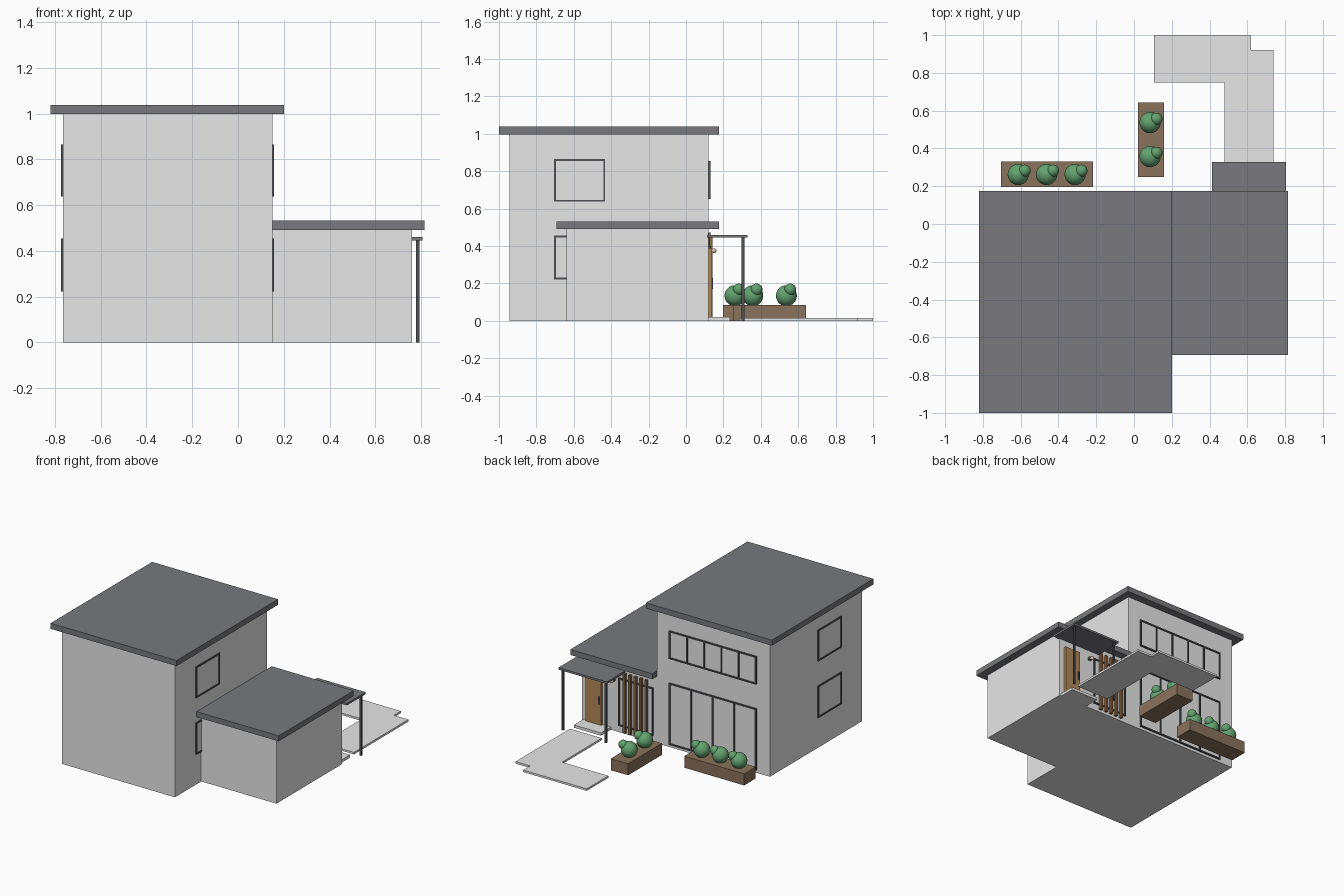
import bpy, bmesh
from mathutils import Vector

if "Cube" in bpy.data.objects:
    bpy.data.objects.remove(bpy.data.objects["Cube"])


def srgb(r, g, b):
    f = lambda c: c / 12.92 if c <= 0.04045 else ((c + 0.055) / 1.055) ** 2.4
    return tuple(f(c / 255) for c in (r, g, b)) + (1.0,)


def material(name, *rgb):
    m = bpy.data.materials.new(name)
    m.diffuse_color = srgb(*rgb)
    m.use_nodes = True
    m.node_tree.nodes["Principled BSDF"].inputs["Base Color"].default_value = m.diffuse_color
    return m


WALL = material("pale_grey", 231, 231, 231)
ROOF = material("slate_grey", 120, 121, 126)
FRAME = material("dark_metal", 78, 80, 85)
DOOR = material("door_wood", 178, 136, 88)
SLAT = material("slat_wood", 140, 103, 66)
PLANTER = material("planter_wood", 138, 114, 92)
LEAF = material("leaf_green", 100, 163, 113)
LAMP = material("lamp_cream", 225, 205, 175)


def finish(name, bm, mat):
    me = bpy.data.meshes.new(name)
    bm.to_mesh(me)
    bm.free()
    me.materials.append(mat)
    ob = bpy.data.objects.new(name, me)
    bpy.context.collection.objects.link(ob)
    return ob


def add_box(bm, x, y, z):
    verts = bmesh.ops.create_cube(bm, size=1)["verts"]
    for v in verts:
        v.co = Vector([(a + b) / 2 + c * (b - a) for (a, b), c in zip((x, y, z), v.co)])


def box(name, mat, x, y, z):
    bm = bmesh.new()
    add_box(bm, x, y, z)
    return finish(name, bm, mat)


def window(name, axis, face, out, span, z, panes=1, bar=0.01, depth=0.01):
    """Frame bars and a thin pane on a wall whose normal is `out` along `axis`."""
    def place(bm, s, zz, d):
        n = sorted((face, face + out * d))
        add_box(bm, *((n, s) if axis == "x" else (s, n)), zz)
    (a, b), (lo, hi) = span, z
    bm = bmesh.new()
    for zz in ((lo, lo + bar), (hi - bar, hi)):
        place(bm, (a, b), zz, depth)
    for i in range(panes + 1):
        c = a + bar / 2 + (b - a - bar) * i / panes
        place(bm, (c - bar / 2, c + bar / 2), (lo + bar, hi - bar), depth)
    finish(name + "_frame", bm, FRAME)
    bm = bmesh.new()
    place(bm, (a + bar, b - bar), (lo + bar, hi - bar), 0.003)
    finish(name + "_pane", bm, WALL)


# House volumes and flat roofs
box("main_block", WALL, (-0.765, 0.15), (-0.945, 0.12), (0, 1.0))
box("main_roof", ROOF, (-0.82, 0.202), (-1.0, 0.176), (0.997, 1.038))
box("side_wing", WALL, (0.15, 0.76), (-0.64, 0.12), (0, 0.495))
box("wing_roof", ROOF, (0.15, 0.815), (-0.693, 0.176), (0.492, 0.532))

# Windows
for side, face, out in (("left", -0.765, -1), ("right", 0.15, 1)):
    for floor, z in (("lower", (0.222, 0.455)), ("upper", (0.637, 0.865))):
        window(f"{side}_{floor}_window", "x", face, out, (-0.705, -0.432), z, depth=0.008)
window("garden_upper_window", "y", 0.12, 1, (-0.658, 0.049), (0.65, 0.855), panes=5)
window("garden_sliding_door", "y", 0.12, 1, (-0.658, 0.049), (0.02, 0.472), panes=4)
window("wing_window", "y", 0.12, 1, (0.18, 0.46), (0.05, 0.40), panes=2)

# Privacy slats in front of the wing window
bm = bmesh.new()
for i in range(5):
    c = 0.228 + i * 0.044
    add_box(bm, (c - 0.009, c + 0.009), (0.125, 0.143), (0.015, 0.45))
finish("privacy_slats", bm, SLAT)

# Entrance: door, handle, step, lamp, canopy on posts
box("front_door", DOOR, (0.592, 0.72), (0.12, 0.138), (0.02, 0.39))
box("door_handle", FRAME, (0.605, 0.612), (0.138, 0.145), (0.17, 0.23))
box("door_step", WALL, (0.525, 0.745), (0.12, 0.235), (0, 0.02))
box("lamp_mount", FRAME, (0.488, 0.508), (0.12, 0.14), (0.37, 0.39))
bm = bmesh.new()
bmesh.ops.create_uvsphere(bm, u_segments=16, v_segments=10, radius=0.013)
bmesh.ops.translate(bm, verts=bm.verts, vec=(0.498, 0.15, 0.375))
lamp = finish("lamp_globe", bm, LAMP)
lamp.data.shade_smooth()
box("canopy", ROOF, (0.412, 0.805), (0.112, 0.328), (0.445, 0.46))
for name, x in (("inner", 0.435), ("outer", 0.785)):
    box(name + "_post", FRAME, (x - 0.007, x + 0.007), (0.298, 0.312), (0, 0.445))

# Garden path
bm = bmesh.new()
outline = [(0.48, 0.29), (0.738, 0.29), (0.738, 0.92), (0.62, 0.92),
           (0.62, 1.0), (0.105, 1.0), (0.105, 0.75), (0.48, 0.75)]
base = bm.faces.new([bm.verts.new((x, y, 0)) for x, y in outline])
top = bmesh.ops.extrude_face_region(bm, geom=[base])["geom"]
bmesh.ops.translate(bm, verts=[g for g in top if isinstance(g, bmesh.types.BMVert)], vec=(0, 0, 0.015))
bmesh.ops.recalc_face_normals(bm, faces=bm.faces)
finish("garden_path", bm, WALL)

# Planters with round bushes
box("long_planter", PLANTER, (-0.703, -0.217), (0.197, 0.33), (0, 0.085))
box("side_planter", PLANTER, (0.02, 0.16), (0.25, 0.642), (0, 0.085))
spots = [(-0.613, 0.262), (-0.463, 0.262), (-0.312, 0.262), (0.085, 0.357), (0.085, 0.537)]
for i, (x, y) in enumerate(spots):
    bm = bmesh.new()
    for r, off in ((0.056, (0, 0, 0.134)), (0.032, (0.034, 0.02, 0.167))):
        ball = bmesh.ops.create_uvsphere(bm, u_segments=24, v_segments=14, radius=r)["verts"]
        bmesh.ops.translate(bm, verts=ball, vec=Vector((x, y, 0)) + Vector(off))
    finish(f"bush_{i + 1}", bm, LEAF).data.shade_smooth()
